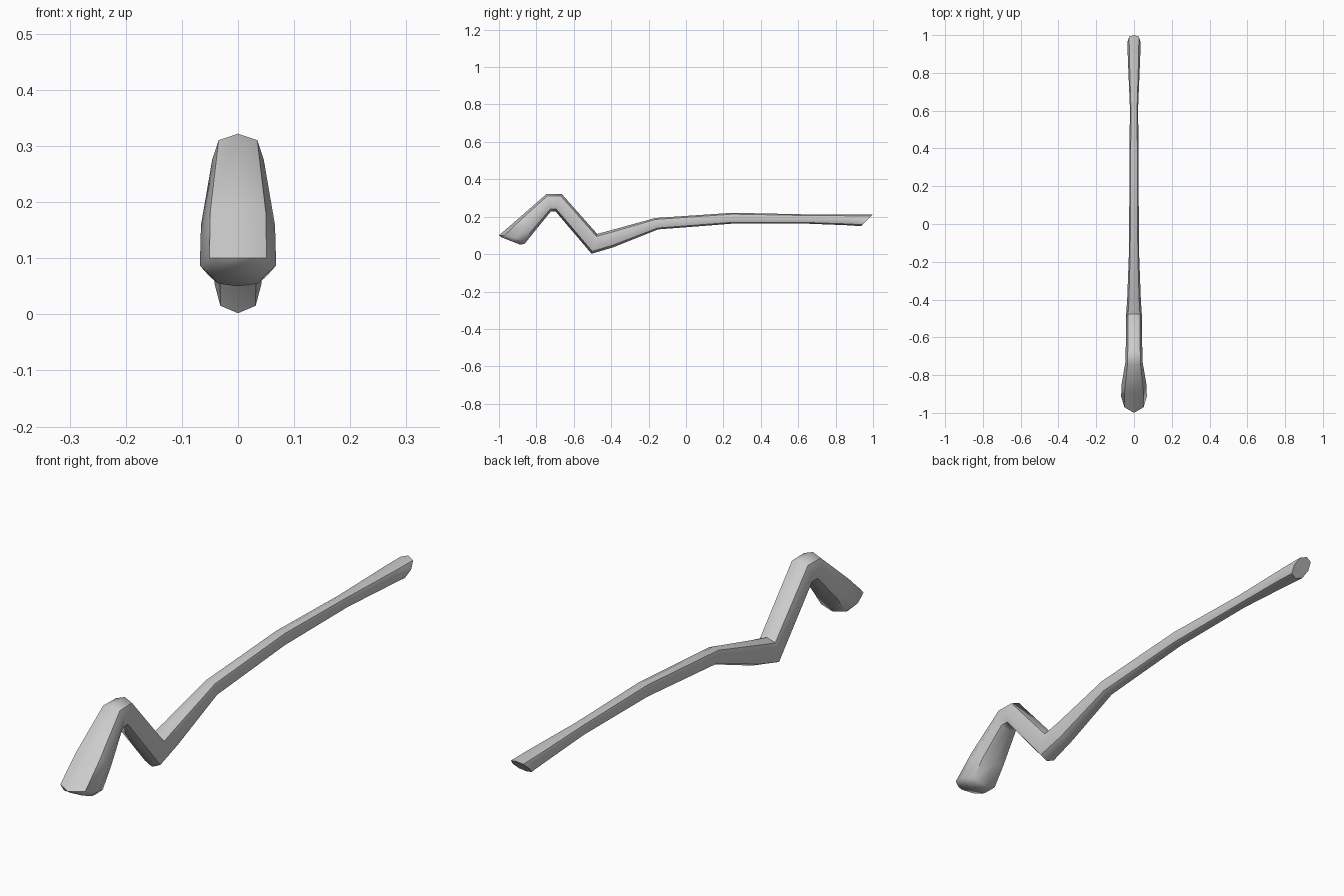
import bpy, bmesh, math
from mathutils import Vector

if "Cube" in bpy.data.objects:
    bpy.data.objects.remove(bpy.data.objects["Cube"])

# Cross-sections along the bent tube: (top y, z, bottom y, z, half width, side shift)
SECTIONS = [
    (-0.985, 0.089, -0.885, 0.050, 0.048, 0.0),    # bevelled front tip
    (-1.000, 0.100, -0.862, 0.056, 0.068, 0.018),  # front rim
    (-0.895, 0.191, -0.805, 0.127, 0.066, 0.0),
    (-0.745, 0.322, -0.722, 0.229, 0.046, 0.0),    # upper bend
    (-0.665, 0.322, -0.698, 0.229, 0.044, 0.0),
    (-0.475, 0.108, -0.505, 0.002, 0.042, 0.0),    # lower bend
    (-0.400, 0.128, -0.390, 0.036, 0.036, 0.0),
    (-0.165, 0.193, -0.150, 0.132, 0.027, 0.0),    # long shaft
    (0.250, 0.221, 0.250, 0.163, 0.024, 0.0),
    (0.620, 0.213, 0.620, 0.164, 0.022, 0.0),
    (0.900, 0.212, 0.870, 0.154, 0.033, 0.0),
    (1.000, 0.212, 0.935, 0.149, 0.034, 0.0),      # slanted back end
]
SIDES = 8


def ring(bm, ty, tz, by, bz, width, shift):
    """Eight-sided ring whose top and bottom corners are given."""
    top, bottom = Vector((0, ty, tz)), Vector((0, by, bz))
    mid, half = (top + bottom) / 2, (top - bottom) / 2
    verts = []
    for i in range(SIDES):
        a = 2 * math.pi * i / SIDES
        k = 1.06 if i % 2 else 1.0
        p = mid + half * math.cos(a) * k
        p.x = width * math.sin(a) * k
        s = shift * abs(math.sin(a))
        verts.append(bm.verts.new(p + Vector((0, s, 0.5 * s))))
    return verts


# Bent tube lofted through the sections and capped at both ends
bm = bmesh.new()
rings = [ring(bm, *s) for s in SECTIONS]
for a, b in zip(rings, rings[1:]):
    for i in range(SIDES):
        j = (i + 1) % SIDES
        bm.faces.new((a[i], a[j], b[j], b[i]))
bm.faces.new(rings[0])
bm.faces.new(rings[-1])
bmesh.ops.recalc_face_normals(bm, faces=bm.faces)

mesh = bpy.data.meshes.new("bent_handle")
bm.to_mesh(mesh)
bm.free()
handle = bpy.data.objects.new("bent_handle", mesh)
bpy.context.collection.objects.link(handle)

# Smooth around the tube, sharp at the caps
bpy.context.view_layer.objects.active = handle
handle.select_set(True)
bpy.ops.object.shade_smooth_by_angle(angle=math.radians(50))
